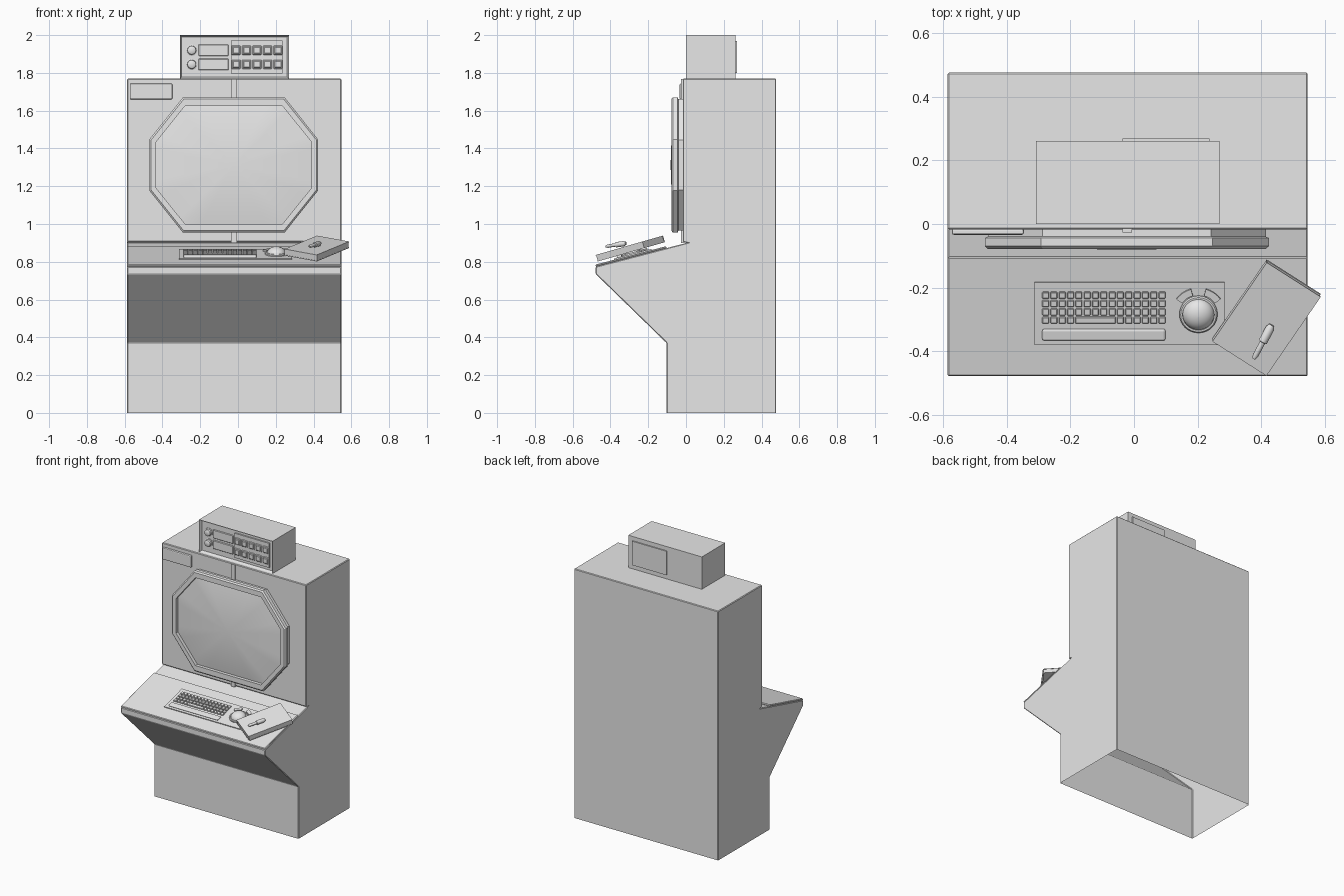
import bpy, bmesh, math
from mathutils import Matrix, Vector

cube = bpy.data.objects.get("Cube")
if cube:
    bpy.data.objects.remove(cube)

grey = bpy.data.materials.new("light_grey")
grey.use_nodes = True
GREY = (0.8, 0.8, 0.8, 1)
grey.diffuse_color = GREY
grey.node_tree.nodes["Principled BSDF"].inputs["Base Color"].default_value = GREY

I = Matrix.Identity(4)


def finish(name, bm, matrix=I, bevel=0, segments=1, smooth=None):
    bmesh.ops.recalc_face_normals(bm, faces=bm.faces)
    mesh = bpy.data.meshes.new(name)
    bm.to_mesh(mesh)
    bm.free()
    mesh.materials.append(grey)
    ob = bpy.data.objects.new(name, mesh)
    bpy.context.collection.objects.link(ob)
    ob.matrix_world = matrix
    if bevel:
        mod = ob.modifiers.new("soft_edges", "BEVEL")
        mod.width, mod.segments, mod.limit_method = bevel, segments, "ANGLE"
    if smooth is not None:
        bpy.ops.object.select_all(action="DESELECT")
        ob.select_set(True)
        bpy.context.view_layer.objects.active = ob
        bpy.ops.object.shade_smooth_by_angle(angle=math.radians(smooth))
    return ob


def add_box(bm, lo, hi):
    lo, hi = Vector(lo), Vector(hi)
    m = Matrix.Translation((lo + hi) / 2) @ Matrix.Diagonal((*(hi - lo), 1))
    return bmesh.ops.create_cube(bm, size=1, matrix=m)["verts"]


def boxes(name, spans, matrix=I, bevel=0, segments=1):
    bm = bmesh.new()
    for lo, hi in spans:
        add_box(bm, lo, hi)
    return finish(name, bm, matrix, bevel, segments)


def loft(bm, rings):
    for a, b in zip(rings, rings[1:]):
        for i in range(len(a)):
            j = (i + 1) % len(a)
            bm.faces.new((a[i], a[j], b[j], b[i]))


def lathe(name, profile, matrix, steps=24):
    bm = bmesh.new()
    rings = [[bm.verts.new((r * math.cos(t), r * math.sin(t), z))
              for t in (math.tau * k / steps for k in range(steps))] for r, z in profile]
    loft(bm, rings)
    bm.faces.new(rings[-1])
    return finish(name, bm, matrix, smooth=35)


# Cabinet: side profile pulled across the width, open underneath
LEFT, RIGHT = -0.587, 0.547
profile = [(-0.103, 0), (-0.103, 0.37), (-0.478, 0.735), (-0.478, 0.775), (0.003, 0.9),
           (-0.017, 0.905), (-0.017, 1.77), (0.477, 1.77), (0.477, 0)]
bm = bmesh.new()
sides = [[bm.verts.new((x, y, z)) for y, z in profile] for x in (LEFT, RIGHT)]
for side in sides:
    bm.faces.new(side)
for i in range(len(profile) - 1):
    bm.faces.new((sides[0][i], sides[0][i + 1], sides[1][i + 1], sides[1][i]))
finish("cabinet", bm, bevel=0.006)

# Sloping desk: its own frame, y runs up the slope
SLOPE = math.atan(0.26)
desk = Matrix.Translation((0, -0.48, 0.785)) @ Matrix.Rotation(SLOPE, 4, "X")
up = lambda y: (y + 0.48) / math.cos(SLOPE)
boxes("desk_top", [((LEFT, 0, -0.012), (RIGHT, up(-0.105), 0))], desk, 0.004)

# Keyboard with rows of keys and a rounded wrist rest
boxes("keyboard_panel", [((-0.313, up(-0.38), -0.004), (0.285, up(-0.182), 0.006))], desk)
keys = []
PITCH, START = 0.0262, -0.289
for row in range(4):
    y = up(-0.222 - 0.0262 * row)
    for k in range(15):
        x = START + PITCH * k
        if row == 3 and 4 <= k <= 8:
            if k > 4:
                continue
            width = PITCH * 5 - 0.005
        else:
            width = PITCH - 0.005
        keys.append(((x, y - 0.0105, 0.004), (x + width, y + 0.0105, 0.014)))
boxes("keys", keys, desk, 0.002)
boxes("wrist_rest", [((START, up(-0.365), 0.002), (0.099, up(-0.328), 0.016))], desk, 0.009, 3)

# Trackball with its collar and two curved buttons
ball_at = desk @ Matrix.Translation((0.203, up(-0.282), 0.004))
lathe("trackball_collar", [(0.06, 0), (0.06, 0.008), (0.056, 0.012), (0.05, 0.012), (0.05, 0.004)], ball_at, 32)
lathe("trackball", [(0.05 * math.cos(t), 0.004 + 0.036 * math.sin(t))
                    for t in (math.radians(11 * k) for k in range(9))], ball_at, 32)
bm = bmesh.new()
for middle in (55, 125):
    rings = []
    for k in range(5):
        t = math.radians(middle - 19 + 9.5 * k)
        rings.append([bm.verts.new((r * math.cos(t), r * math.sin(t), z))
                      for r, z in ((0.064, 0), (0.086, 0), (0.086, 0.012), (0.064, 0.012))])
    loft(bm, rings)
    bm.faces.new(rings[0])
    bm.faces.new(rings[-1])
finish("trackball_buttons", bm, ball_at)

# Notebook and pen lying across the desk corner
book = (Matrix.Translation((0.4175, -0.295, 0.87)) @ Matrix.Rotation(math.radians(16), 4, "X")
        @ Matrix.Rotation(math.radians(-33.5), 4, "Z"))
boxes("notebook_pages", [((-0.098, -0.153, -0.014), (0.101, 0.153, 0.014))], book)
boxes("notebook_cover", [((-0.102, -0.155, z), (0.102, 0.155, z + 0.004)) for z in (-0.018, 0.014)]
      + [((-0.102, -0.155, -0.018), (-0.098, 0.155, 0.018))], book)
pen = (Matrix.Translation((0.377, -0.425, 0.881)) @ Matrix.Rotation(math.radians(-28), 4, "Z")
       @ Matrix.Rotation(math.radians(-82), 4, "X"))
lathe("pen", [(0.005, 0), (0.009, 0.012), (0.009, 0.06), (0.014, 0.062), (0.014, 0.11), (0.009, 0.122)], pen, 12)


# Octagonal screen surround, stepped, with a bulging smooth glass
def octagon(half_w, half_h, cut_w, cut_h):
    corners = [(half_w, cut_h), (cut_w, half_h)]
    pts = corners + [(-x, z) for x, z in reversed(corners)]
    return pts + [(-x, -z) for x, z in pts]


centre = Matrix.Translation((-0.0225, 0, 1.3125))
outer, back = octagon(0.447, 0.357, 0.27, 0.135), octagon(0.438, 0.348, 0.265, 0.132)
inner = octagon(0.411, 0.312, 0.258, 0.122)
bm = bmesh.new()
rings = [[bm.verts.new((x, y, z)) for x, z in shape] for shape, y in
         ((back, -0.012), (back, -0.04), (outer, -0.044), (outer, -0.07), (back, -0.078),
          (inner, -0.078), (inner, -0.048))]
loft(bm, rings)
finish("screen_surround", bm, centre)

bm = bmesh.new()
rim = [Vector(a).lerp(Vector(b), k / 6) for a, b in zip(inner, inner[1:] + inner[:1]) for k in range(6)]
rings = [[bm.verts.new((p.x * s, -0.055 - 0.026 * (1 - s * s), p.y * s)) for p in rim]
         for s in (1, 0.9, 0.75, 0.6, 0.45, 0.3, 0.15, 0.04)]
loft(bm, rings)
bm.faces.new(rings[-1])
finish("screen_glass", bm, centre, smooth=60)

# Cable strip behind the screen and corner plate
boxes("centre_strip", [((-0.037, -0.026, 0.9), (-0.006, -0.01, 1.768))])
boxes("corner_plate", [((-0.573, -0.034, 1.66), (-0.347, -0.014, 1.743))], bevel=0.006, segments=2)

# Control unit on top: a case with a recessed front
bm = bmesh.new()
add_box(bm, (-0.308, 0, 1.768), (0.27, 0.262, 2))
front = [f for f in bm.faces if f.calc_center_median().y < 0.001]
bmesh.ops.inset_region(bm, faces=front, thickness=0.014)
bmesh.ops.translate(bm, verts=front[0].verts, vec=(0, 0.022, 0))
finish("control_unit", bm)
boxes("rear_panel", [((-0.036, 0.255, 1.8), (0.237, 0.27, 1.97))])

# Front controls: knobs, label strips, framed bank of buttons
rows = (1.92, 1.845)
for n, z in enumerate(rows):
    at = Matrix.Translation((-0.245, 0.024, z)) @ Matrix.Rotation(math.pi / 2, 4, "X")
    lathe(f"knob_{n + 1}", [(0.03, 0), (0.03, 0.006), (0.024, 0.008), (0.022, 0.02), (0.016, 0.024)], at)
boxes("label_strips", [((-0.21, 0.014, z - 0.03), (-0.05, 0.024, z + 0.03)) for z in rows], bevel=0.003)
boxes("button_panel", [((-0.037, 0.012, 1.798), (0.236, 0.024, 1.972))])
columns = [-0.01 + 0.0555 * k for k in range(5)]
for name, r, y in (("button_frames", 0.024, 0.008), ("buttons", 0.018, 0.001)):
    boxes(name, [((x - r, y, z - r), (x + r, 0.015, z + r)) for x in columns for z in rows], bevel=0.003)
